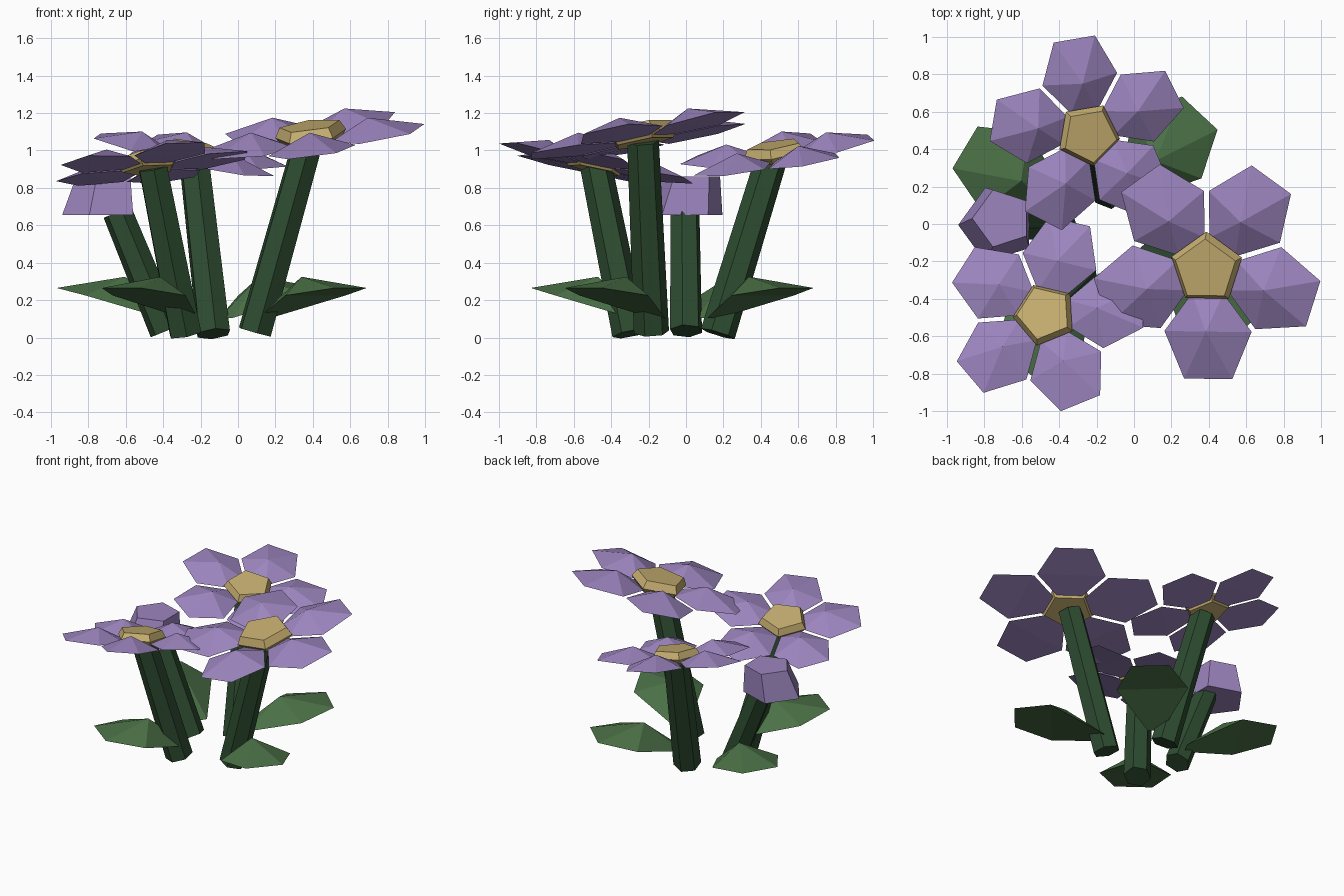
import bpy, bmesh, math
from mathutils import Vector, Matrix

if "Cube" in bpy.data.objects:
    bpy.data.objects.remove(bpy.data.objects["Cube"])


def material(name, rgb):
    m = bpy.data.materials.new(name)
    m.diffuse_color = (*rgb, 1)
    m.use_nodes = True
    m.node_tree.nodes["Principled BSDF"].inputs["Base Color"].default_value = m.diffuse_color
    return m


PURPLE = material("petal purple", (0.335, 0.235, 0.52))
GOLD = material("flower gold", (0.57, 0.43, 0.165))
STEM = material("stem green", (0.027, 0.072, 0.030))
LEAF = material("leaf green", (0.070, 0.165, 0.062))


def finish(name, bm, mat):
    bmesh.ops.recalc_face_normals(bm, faces=bm.faces)
    mesh = bpy.data.meshes.new(name)
    bm.to_mesh(mesh)
    bm.free()
    mesh.materials.append(mat)
    ob = bpy.data.objects.new(name, mesh)
    bpy.context.collection.objects.link(ob)
    return ob


def loft(name, rings, mat, frame=Matrix()):
    """Closed solid through rings of points with equal counts."""
    bm = bmesh.new()
    loops = [[bm.verts.new(frame @ Vector(p)) for p in ring] for ring in rings]
    for a, b in zip(loops, loops[1:]):
        for i in range(len(a)):
            j = (i + 1) % len(a)
            bm.faces.new((a[i], a[j], b[j], b[i]))
    bm.faces.new(loops[0])
    bm.faces.new(loops[-1])
    return finish(name, bm, mat)


def ngon(n, r, z, phase, cx=0, cy=0):
    return [(cx + r * math.cos(phase + math.tau * i / n),
             cy + r * math.sin(phase + math.tau * i / n), z) for i in range(n)]


def blade(name, stations, apex, mat, frame):
    """Six-sided blade along +x with a raised middle; stations are (r, half width, z)."""
    bm = bmesh.new()
    outline = [(r, -w, z) for r, w, z in stations] + [(r, w, z) for r, w, z in reversed(stations)]
    ring = [bm.verts.new(frame @ Vector(p)) for p in outline]
    top = bm.verts.new(frame @ Vector(apex))
    for i in range(6):
        bm.faces.new((ring[i], ring[(i + 1) % 6], top))
    # Underside in two quads
    bm.faces.new((ring[0], ring[1], ring[4], ring[5]))
    bm.faces.new((ring[1], ring[2], ring[3], ring[4]))
    return finish(name, bm, mat)


def stem(name, base, top, r=0.095):
    base, top = Vector(base), Vector(top)
    axis = top - base
    frame = Matrix.Translation(base) @ axis.to_track_quat('Z', 'Y').to_matrix().to_4x4()
    loft(name, [ngon(6, r, 0, 0.3), ngon(6, r * 0.9, axis.length, 0.3)], STEM, frame)


def flower(name, centre, slope_x, slope_y, phase, size):
    normal = Vector((-slope_x, -slope_y, 1)).normalized()
    tilt = Vector((0, 0, 1)).rotation_difference(normal).to_matrix().to_4x4()
    frame = Matrix.Translation(centre) @ tilt @ Matrix.Scale(size, 4)
    # Centre disc, corners between the petals
    p = math.radians(phase + 36)
    loft(name + "_centre", [ngon(5, 0.165, -0.035, p), ngon(5, 0.2, 0.005, p),
                            ngon(5, 0.17, 0.06, p)], GOLD, frame)
    # Five petals
    for i in range(5):
        turn = Matrix.Rotation(math.radians(phase + 72 * i), 4, 'Z')
        blade(f"{name}_petal_{i + 1}",
              [(0.14, 0.085, -0.02), (0.345, 0.235, -0.015), (0.6, 0.13, 0.0)],
              (0.33, 0, 0.08), PURPLE, frame @ turn)


# Stems
stem("back_stem", (-0.13, 0.17, 0.02), (-0.235, 0.455, 0.95))
stem("right_stem", (0.09, -0.185, 0.03), (0.375, -0.23, 1.05))
stem("left_stem", (-0.28, -0.3, 0.02), (-0.455, -0.48, 0.91))
stem("bud_stem", (-0.385, 0.0, 0.035), (-0.645, -0.005, 0.67), 0.09)

# Open flowers
flower("back_flower", (-0.245, 0.48, 0.98), -0.17, 0.15, 27, 0.87)
flower("right_flower", (0.39, -0.237, 1.075), 0.13, 0.18, 54, 1.0)
flower("left_flower", (-0.475, -0.485, 0.925), 0.11, -0.2, 4, 0.87)

# Drooping bell-shaped bud
bud_phase = math.radians(180)
loft("bud", [ngon(5, 0.21, 0.655, bud_phase, -0.73, -0.005),
             ngon(5, 0.16, 0.86, bud_phase, -0.705, 0.03)], PURPLE)

# Ground leaves
for name, x, y, angle in (("left_leaf", -0.355, 0.08, 149), ("back_leaf", -0.085, 0.125, 47),
                          ("right_leaf", 0.12, -0.13, -41), ("front_leaf", -0.24, -0.24, -127)):
    frame = Matrix.Translation((x, y, 0)) @ Matrix.Rotation(math.radians(angle), 4, 'Z')
    blade(name, [(0.03, 0.05, 0.105), (0.39, 0.245, 0.225), (0.64, 0.13, 0.265)],
          (0.29, 0, 0.325), LEAF, frame)
